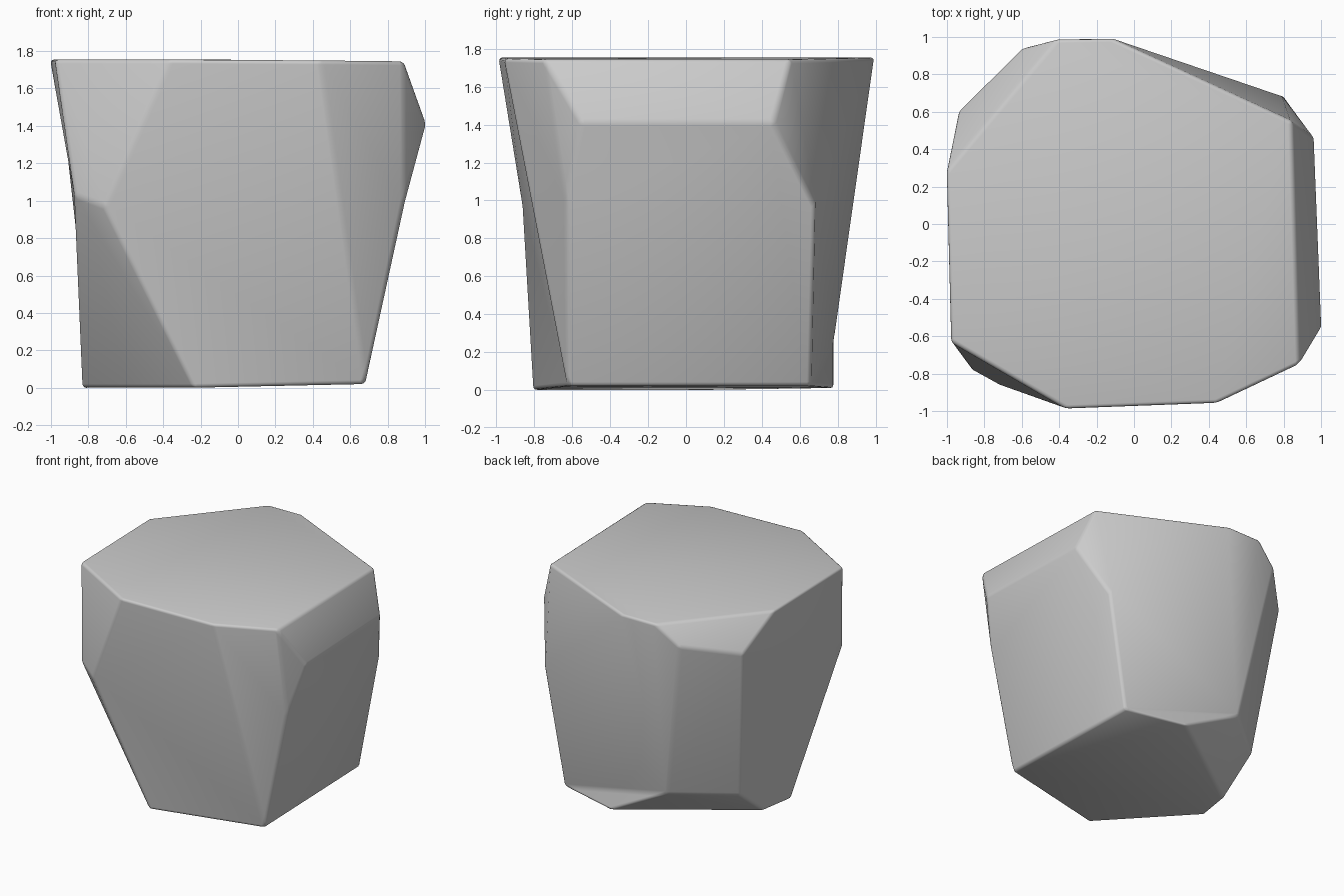
import bpy, bmesh, math

# Corner points of the faceted boulder, ring by ring
top_rim = [(-0.36, -0.99, 1.755), (0.44, -0.96, 1.75), (0.885, -0.75, 1.745), (0.845, 0.55, 1.745),
           (-0.12, 0.995, 1.755), (-0.41, 0.99, 1.755), (-1.005, 0.28, 1.755), (-0.98, -0.63, 1.755)]
shoulder = [(1.005, -0.55, 1.41), (0.965, 0.46, 1.41), (-0.60, 0.94, 1.60), (-0.94, 0.60, 1.50)]
waist = [(0.885, -0.635, 1.0), (0.805, 0.68, 0.97), (-0.875, -0.775, 1.03), (-0.71, -0.865, 0.97)]
heel = [(-0.38, 0.785, 0.28), (-0.80, 0.44, 0.25)]
base = [(-0.23, -0.81, 0.0), (0.68, -0.625, 0.02), (0.64, 0.66, 0.02),
        (0.14, 0.785, 0.01), (-0.79, 0.12, 0.0), (-0.835, -0.16, 0.0)]


def fan(i, *ring):
    """Triangles spreading from one corner, for slightly hollow sides."""
    return [(i, a, b) for a, b in zip(ring, ring[1:])]


facets = [
    range(8),                      # top
    (2, 8, 9, 3),                  # right shoulder
    (8, 12, 19, 20, 13, 9),        # right side
    (7, 14, 15, 0),                # front left, upper
    (14, 23, 18, 15),              # front left, lower
    (11, 10, 16, 17),              # back left
    (6, 5, 10, 11),                # back left shoulder
    (16, 21, 22, 17),              # heel
    (18, 23, 22, 21, 20, 19),      # underside
    (3, 4, 13), (3, 13, 9),        # back right corner
]
facets += fan(15, 18, 19, 1, 0)                # front
facets += fan(12, 8, 2, 1, 19)                 # front right
facets += fan(14, 7, 6, 11, 17, 22, 23)        # left
facets += fan(16, 10, 5, 4, 13, 20, 21)        # back

bm = bmesh.new()
verts = [bm.verts.new(p) for p in top_rim + shoulder + waist + heel + base]
for f in facets:
    bm.faces.new([verts[i] for i in f])
bmesh.ops.recalc_face_normals(bm, faces=bm.faces[:])

# Round the worn edges, leave the shallow ones softly shaded
edges = [e for e in bm.edges if e.calc_face_angle(0) > math.radians(24)]
bmesh.ops.bevel(bm, geom=edges, offset=0.022, offset_type='OFFSET', segments=3,
                profile=0.5, affect='EDGES', clamp_overlap=True)
for f in bm.faces:
    f.smooth = True

mesh = bpy.data.meshes.new("boulder")
bm.to_mesh(mesh)
bm.free()
boulder = bpy.data.objects.new("boulder", mesh)
bpy.context.collection.objects.link(boulder)
